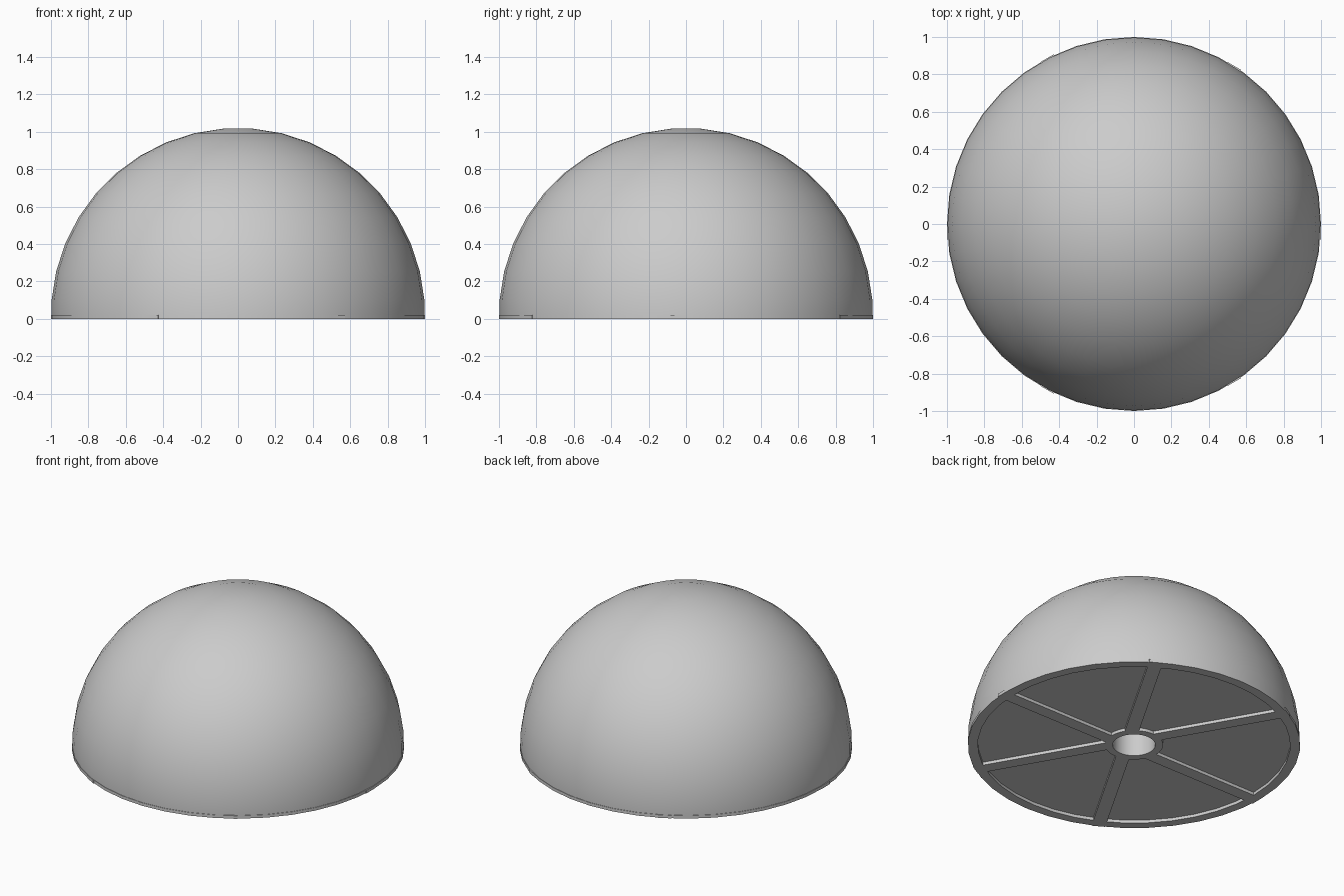
import bpy, bmesh
from math import sin, cos, radians, pi
from mathutils import Matrix, Vector

cube = bpy.data.objects.get("Cube")
if cube:
    bpy.data.objects.remove(cube, do_unlink=True)

SIDES = 40
BASE = 0.02        # thickness of the raised base frame
HOLE = 0.128       # radius of the central bore
HUB = 0.175
RIM = 0.94
BAR = 0.083        # spoke width

grey = bpy.data.materials.new("light_grey")
grey.use_nodes = True
COLOUR = (0.6, 0.6, 0.6, 1)
grey.diffuse_color = COLOUR
grey.node_tree.nodes["Principled BSDF"].inputs["Base Color"].default_value = COLOUR


def finish(name, bm):
    bmesh.ops.recalc_face_normals(bm, faces=bm.faces)
    mesh = bpy.data.meshes.new(name)
    bm.to_mesh(mesh)
    bm.free()
    mesh.materials.append(grey)
    obj = bpy.data.objects.new(name, mesh)
    bpy.context.collection.objects.link(obj)
    bpy.ops.object.select_all(action='DESELECT')
    obj.select_set(True)
    bpy.context.view_layer.objects.active = obj
    bpy.ops.object.shade_smooth_by_angle(angle=radians(30))
    return obj


def lathe(name, profile, closed):
    """Revolve (radius, z) points; open profiles get flat end caps."""
    bm = bmesh.new()
    rings = []
    for r, z in profile:
        rings.append([bm.verts.new((r * cos(2 * pi * i / SIDES),
                                    r * sin(2 * pi * i / SIDES), z))
                      for i in range(SIDES)])
    pairs = list(zip(rings, rings[1:]))
    if closed:
        pairs.append((rings[-1], rings[0]))
    else:
        bm.faces.new(rings[0])
        bm.faces.new(rings[-1])
    for a, b in pairs:
        for i in range(SIDES):
            j = (i + 1) % SIDES
            bm.faces.new((a[i], a[j], b[j], b[i]))
    return finish(name, bm)


def flat_ring(name, inner, outer):
    return lathe(name, [(inner, 0), (outer, 0), (outer, BASE), (inner, BASE)], True)


# Dome with a blind central bore and a small flat crown
step = pi / SIDES
arc = [(cos(step * k), BASE + sin(step * k)) for k in range(1, SIDES // 2, 2)]
lathe("dome", [(HOLE, 0.5), (HOLE, BASE), (cos(step), BASE)] + arc, False)

# Raised base frame: outer rim and hub
flat_ring("base_rim", RIM, 1.0)
flat_ring("base_hub", HOLE, HUB)

# Three offset bars across the base, interrupted by the hub
bm = bmesh.new()
start = 0.145
for turn in range(3):
    for side in (-1, 1):
        place = (Matrix.Rotation(turn * pi / 3, 4, 'Z')
                 @ Matrix.Translation(Vector((side * (1 + start) / 2, -BAR / 2, BASE / 2)))
                 @ Matrix.Diagonal((1 - start, BAR, BASE, 1)))
        bmesh.ops.create_cube(bm, size=1, matrix=place)
finish("base_spokes", bm)
